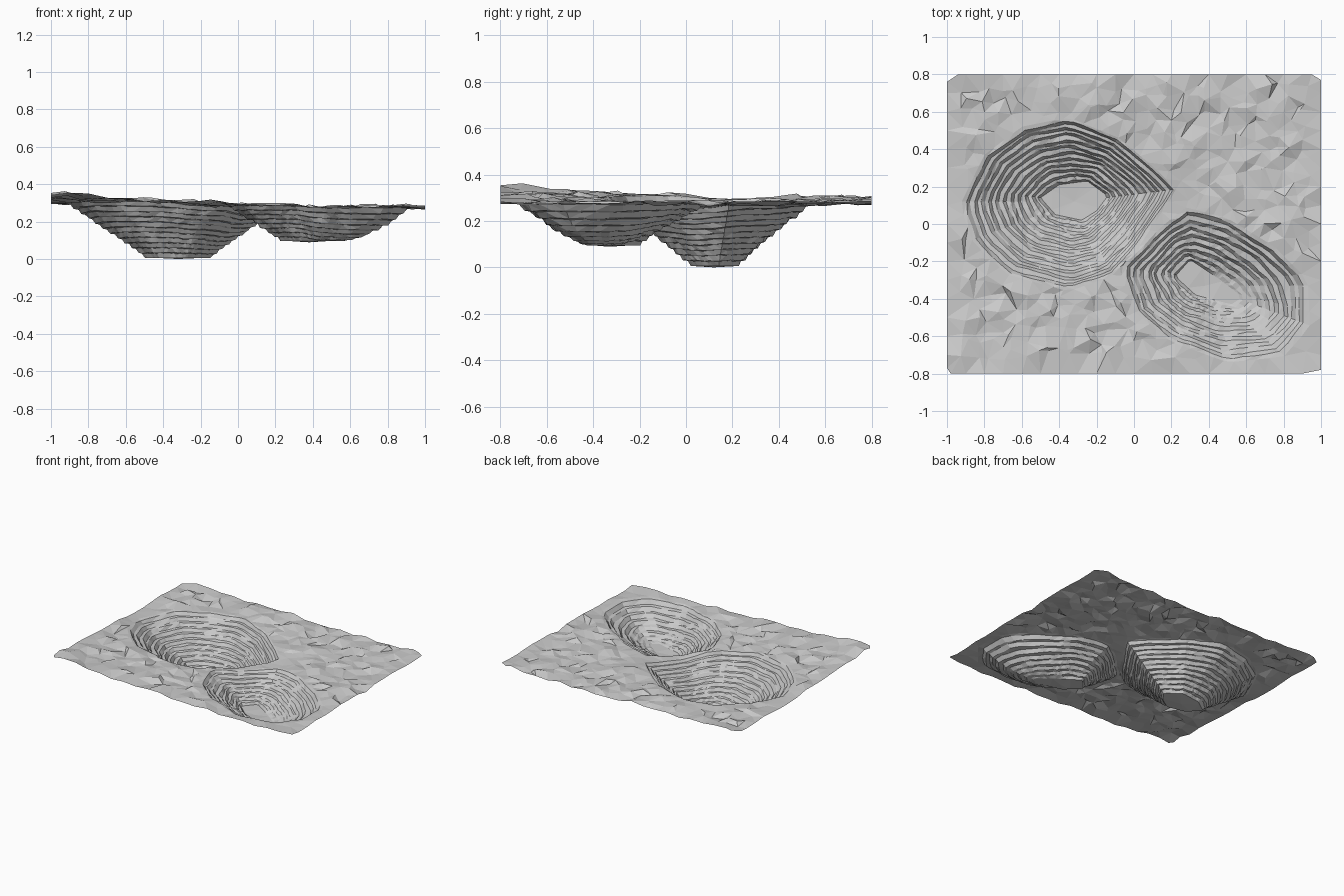
import bpy, math, random
from mathutils import Vector
from mathutils.geometry import delaunay_2d_cdt

if "Cube" in bpy.data.objects:
    bpy.data.objects.remove(bpy.data.objects["Cube"])

random.seed(7)
TAU = 2 * math.pi
SEGS = 52

# Broad ground heights (x, y, z), blended by distance
GROUND = [(-1, -.8, .33), (-.92, -.78, .375), (-.7, -.68, .32), (-.8, -.4, .31),
          (-.4, -.6, .315), (-.2, -.75, .305), (.1, -.7, .285), (.6, -.8, .275),
          (1, -.8, .28), (1, -.3, .275), (1, .2, .275), (.6, .1, .275), (.5, .5, .275),
          (1, .8, .285), (.2, .8, .28), (.2, .4, .28), (-.3, .8, .3), (-.6, .65, .285),
          (-1, .8, .3), (-1, .45, .31), (-1, .2, .29), (-1, -.1, .31), (-1, -.4, .33),
          (-.1, -.35, .285), (.12, 0, .255)]


def ground(x, y):
    total = weight = 0
    for gx, gy, gz in GROUND:
        w = 1 / ((x - gx) ** 2 + (y - gy) ** 2 + .004) ** 1.5
        total += w * gz
        weight += w
    return total / weight


def polar(points, centre):
    """Outline points as sorted (angle, radius) pairs."""
    return sorted((math.atan2(y - centre[1], x - centre[0]) % TAU,
                   math.hypot(x - centre[0], y - centre[1])) for x, y in points)


def radius(outline, a):
    """Distance to a straight-sided outline in direction a."""
    a %= TAU
    pts = [(outline[-1][0] - TAU, outline[-1][1])] + outline + [(outline[0][0] + TAU, outline[0][1])]
    for (a0, r0), (a1, r1) in zip(pts, pts[1:]):
        if a0 <= a <= a1:
            d = r0 * math.sin(a - a0) + r1 * math.sin(a1 - a)
            return r0 * r1 * math.sin(a1 - a0) / d
    return outline[0][1]


# Two pits: centre, floor outline, rim outline, floor height, bench count
PITS = [
    dict(c=(-.32, .12), z=.006, n=11, east=0,
         floor=[(-.5, .14), (-.4, .21), (-.25, .23), (-.14, .15), (-.2, .07), (-.28, .02), (-.42, .05)],
         rim=[(.14, .05), (.23, .18), (.11, .3), (-.08, .46), (-.35, .57), (-.6, .52), (-.8, .37),
              (-.93, .1), (-.86, -.1), (-.68, -.27), (-.35, -.36), (-.12, -.28), (.02, -.13)]),
    dict(c=(.38, -.33), z=.095, n=8, east=.6,
         floor=[(.22, -.28), (.3, -.19), (.45, -.29), (.58, -.39), (.52, -.43), (.33, -.38)],
         rim=[(-.08, -.24), (.0, -.47), (.2, -.63), (.5, -.74), (.8, -.71), (.94, -.55), (.93, -.3),
              (.75, -.12), (.5, .03), (.28, .09), (.14, -.02), (.03, -.14)]),
]

points, heights, edges = [], [], []


def add(x, y, z):
    points.append(Vector((x, y)))
    heights.append(z)
    return len(points) - 1


# Terraced pit walls: paired toe and crest rings from the floor to the rim
for pit in PITS:
    cx, cy = pit['c']
    floor, rim = polar(pit['floor'], pit['c']), polar(pit['rim'], pit['c'])
    pit['rim_polar'] = rim
    n = pit['n']
    add(cx, cy, pit['z'] - .006)
    rings = []
    for k in range(n):
        # each bench wanders in and out along its length
        waves = [(m, random.uniform(0, TAU)) for m in (2, 5)]
        rings += [(k / n, k / n, waves), ((k + .45) / n, (k + .88) / n, waves)]
    rings.append((1, 1, []))
    for t, f, waves in rings:
        ring = []
        for i in range(SEGS):
            a = TAU * i / SEGS
            r0, r1 = radius(floor, a), radius(rim, a)
            tt = t
            if 0 < t < 1:
                tt += (sum(math.sin(m * a + s) for m, s in waves) * .09 + random.uniform(-.08, .08)) / n
            r = r0 + (r1 - r0) * tt
            x, y = cx + r * math.cos(a), cy + r * math.sin(a)
            top = ground(cx + r1 * math.cos(a), cy + r1 * math.sin(a))
            p = 1 + pit['east'] * max(0, math.cos(a + .3))
            z = pit['z'] + (top - pit['z']) * f ** p
            ring.append(add(x, y, z + (random.uniform(-.003, .003) if t else 0)))
        edges += [(ring[i], ring[(i + 1) % SEGS]) for i in range(SEGS)]


def outside(x, y):
    """True when a point is clear of both pit rims."""
    for pit in PITS:
        dx, dy = x - pit['c'][0], y - pit['c'][1]
        if math.hypot(dx, dy) < radius(pit['rim_polar'], math.atan2(dy, dx)) + .03:
            return False
    return True


# Sheet border with slightly clipped corners
for i in range(1, 20):
    x = -1 + i * .1
    for y in (-.8, .8):
        add(x, y, ground(x, y) + random.uniform(-.012, .012))
for i in range(1, 16):
    y = -.8 + i * .1
    for x in (-1, 1):
        add(x, y, ground(x, y) + random.uniform(-.012, .012))
for x, y in [(-1, -.77), (-.98, -.8), (1, -.78), (-1, .76), (-.94, .8), (1, .77), (.95, .8)]:
    add(x, y, ground(x, y))

# Rough surrounding ground, broken into low shelves
STEP = .065
for i in range(1, int(2 / STEP)):
    for j in range(1, int(1.6 / STEP)):
        x = -1 + STEP * (i + random.uniform(.05, .95))
        y = -.8 + STEP * (j + random.uniform(.05, .95))
        if abs(x) < .97 and abs(y) < .77 and outside(x, y):
            add(x, y, ground(x, y) + random.choice((-.012, -.004, 0, .004, .014)))

# Triangulate into one open, faceted sheet
verts, _, faces, source, _, _ = delaunay_2d_cdt(points, edges, [], 0, 1e-5)
coords = [(v.x, v.y, heights[s[0]] if s else ground(v.x, v.y)) for v, s in zip(verts, source)]
low = min(c[2] for c in coords)
mesh = bpy.data.meshes.new("quarry_terrain")
mesh.from_pydata([(x, y, z - low) for x, y, z in coords], [], [tuple(f) for f in faces])
mesh.update()
terrain = bpy.data.objects.new("quarry_terrain", mesh)
bpy.context.collection.objects.link(terrain)
